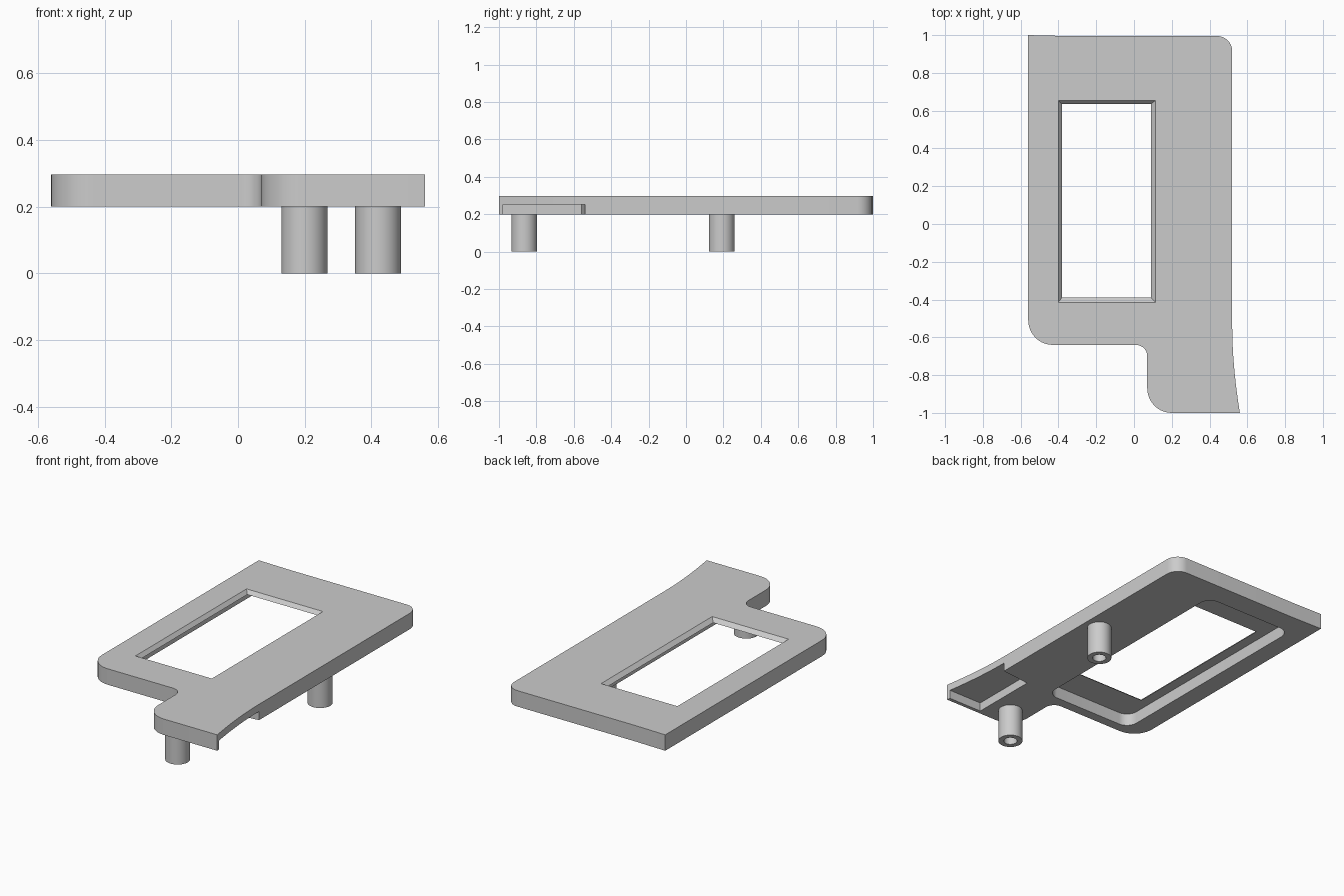
import bpy, bmesh, math
from mathutils import Vector
from mathutils.geometry import tessellate_polygon

cube = bpy.data.objects.get("Cube")
if cube:
    bpy.data.objects.remove(cube, do_unlink=True)

grey = bpy.data.materials.new("plain grey")
grey.use_nodes = True
COLOUR = (0.6, 0.6, 0.6, 1)
grey.diffuse_color = COLOUR
grey.node_tree.nodes["Principled BSDF"].inputs["Base Color"].default_value = COLOUR

BOTTOM, TOP = 0.2, 0.297     # plate underside and top
POCKET = 0.275               # ceiling of the pocket under the window
NOTCH = 0.253                # ceiling of the notch under the tail


def rounded(corners, steps=10):
    """Outline from (x, y, radius) corners, each rounded by a tangent arc."""
    pts = []
    for i, (x, y, r) in enumerate(corners):
        p = Vector((x, y, 0))
        if r == 0:
            pts.append(p)
            continue
        px, py, _ = corners[i - 1]
        nx, ny, _ = corners[(i + 1) % len(corners)]
        a = (Vector((px, py, 0)) - p).normalized()
        b = (Vector((nx, ny, 0)) - p).normalized()
        # All rounded corners are right angles
        centre = p + (a + b) * r
        for k in range(steps + 1):
            t = k / steps * math.pi / 2
            pts.append(centre - b * r * math.cos(t) - a * r * math.sin(t))
    return pts


def box(x0, x1, y0, y1, r=0):
    return rounded([(x0, y0, r), (x1, y0, r), (x1, y1, r), (x0, y1, r)])


def at(path, z):
    return [Vector((p.x, p.y, z)) for p in path]


def fill(bm, *loops):
    """Flat face bounded by the first loop, with the other loops as holes."""
    verts = [bm.verts.new(p) for loop in loops for p in loop]
    for tri in tessellate_polygon(loops):
        bm.faces.new([verts[i] for i in tri])


def wall(bm, low, high, closed=False):
    a = [bm.verts.new(p) for p in low]
    b = [bm.verts.new(p) for p in high]
    for i in range(len(a) if closed else len(a) - 1):
        j = (i + 1) % len(a)
        bm.faces.new((a[i], a[j], b[j], b[i]))


def finish(name, bm):
    bmesh.ops.remove_doubles(bm, verts=bm.verts[:], dist=0.00001)
    bmesh.ops.recalc_face_normals(bm, faces=bm.faces[:])
    mesh = bpy.data.meshes.new(name)
    bm.to_mesh(mesh)
    bm.free()
    mesh.materials.append(grey)
    obj = bpy.data.objects.new(name, mesh)
    bpy.context.collection.objects.link(obj)
    bpy.ops.object.select_all(action='DESELECT')
    obj.select_set(True)
    bpy.context.view_layer.objects.active = obj
    bpy.ops.object.shade_smooth_by_angle(angle=math.radians(30))


# Plate outline in three runs: front, flared tail side, back
front = rounded([(-0.56, 1, 0), (-0.56, -0.64, 0.13), (0.07, -0.64, 0.06),
                 (0.07, -1, 0.13), (0.56, -1, 0)])
a, b, c = Vector((0.557, -0.978, 0)), Vector((0.52, -0.74, 0)), Vector((0.52, -0.54, 0))
flare = [a * (1 - t) ** 2 + b * 2 * t * (1 - t) + c * t * t
         for t in (k / 10 for k in range(11))]
back = rounded([(0.52, -0.54, 0), (0.52, 0.995, 0.08), (-0.35, 0.995, 0)])[1:]
notch = [flare[0], Vector((0.33, -0.978, 0)), Vector((0.33, -0.56, 0)), flare[-1]]

pocket = box(-0.445, 0.16, -0.58, 0.855, 0.07)
window_low = box(-0.382, 0.09, -0.39, 0.635)
window_high = box(-0.401, 0.114, -0.415, 0.655)

# Plate with bevelled window, pocket beneath it and notch under the tail
bm = bmesh.new()
fill(bm, at(front + flare + back, TOP), at(window_high, TOP))
fill(bm, at(front + notch + back, BOTTOM), at(pocket, BOTTOM))
fill(bm, at(pocket, POCKET), at(window_low, POCKET))
fill(bm, at(flare + notch[2:0:-1], NOTCH))
rim = [flare[-1]] + back + front + [flare[0]]
wall(bm, at(rim, BOTTOM), at(rim, TOP))
wall(bm, at(flare, NOTCH), at(flare, TOP))
wall(bm, at(notch, BOTTOM), at(notch, NOTCH))
wall(bm, at(pocket, BOTTOM), at(pocket, POCKET), True)
wall(bm, at(window_low, POCKET), at(window_high, TOP), True)
finish("plate", bm)


# Hollow mounting posts
def post(name, x, y, outer=0.069, inner=0.038, sides=40):
    def ring(r, z):
        return [Vector((x + r * math.cos(k * math.tau / sides),
                        y + r * math.sin(k * math.tau / sides), z))
                for k in range(sides)]
    bm = bmesh.new()
    wall(bm, ring(inner, BOTTOM), ring(inner, 0), True)
    wall(bm, ring(inner, 0), ring(outer, 0), True)
    wall(bm, ring(outer, 0), ring(outer, BOTTOM), True)
    finish(name, bm)


post("front_post", 0.199, -0.865)
post("rear_post", 0.42, 0.191)
